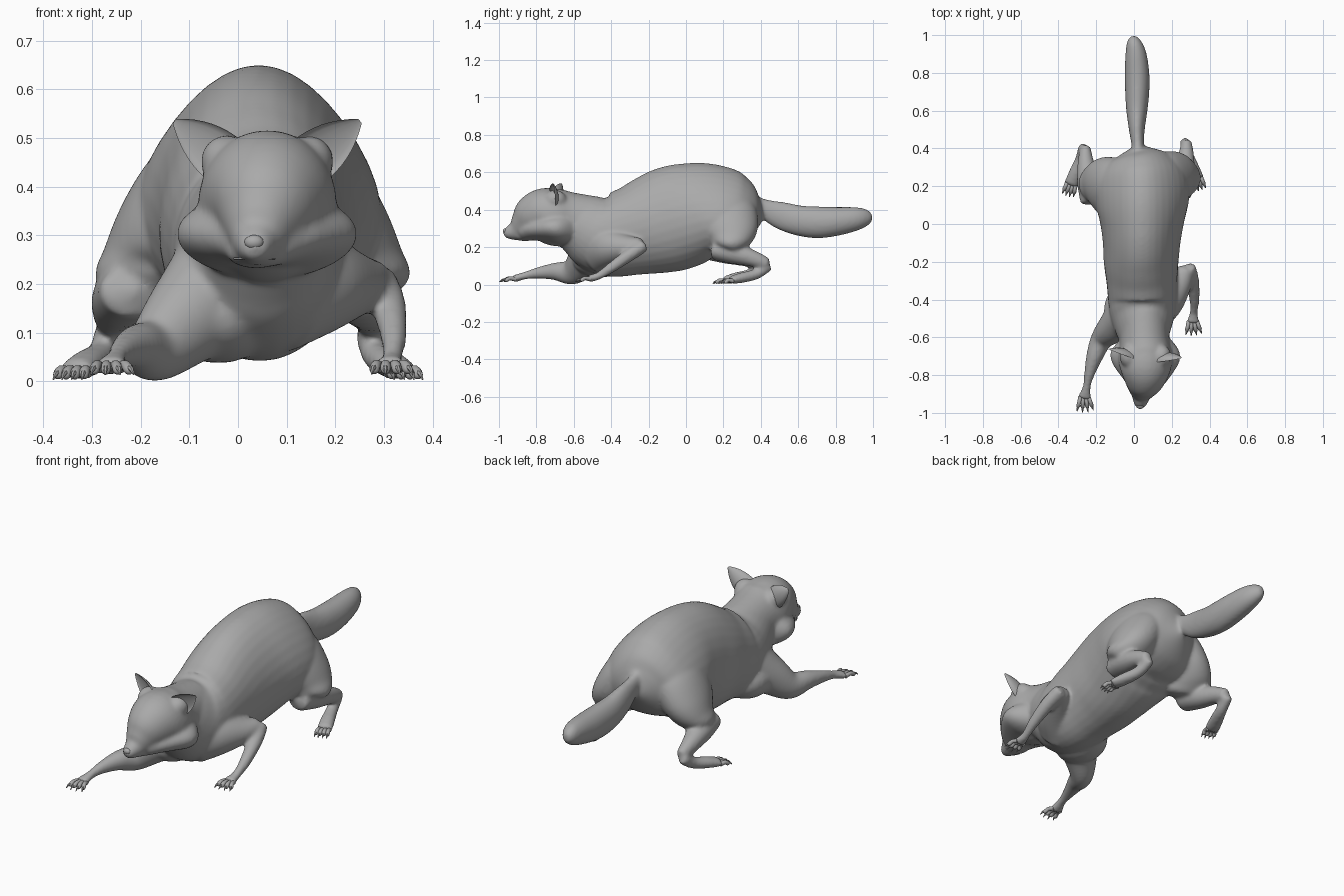
import bpy, bmesh, math
from mathutils import Vector, Matrix

cube = bpy.data.objects.get("Cube")
if cube:
    bpy.data.objects.remove(cube)

fur = bpy.data.materials.new("grey_fur")
fur.use_nodes = True
GREY = (0.4, 0.4, 0.4, 1)
fur.diffuse_color = GREY
fur.node_tree.nodes["Principled BSDF"].inputs["Base Color"].default_value = GREY


def spline(keys, steps):
    """Smooth interpolation through key tuples."""
    out = []
    for i in range(len(keys) - 1):
        a, b = keys[max(i - 1, 0)], keys[i]
        c, d = keys[i + 1], keys[min(i + 2, len(keys) - 1)]
        for s in range(steps):
            t = s / steps
            out.append([q + t / 2 * (r - p + t * (2 * p - 5 * q + 4 * r - u + t * (3 * (q - r) + u - p)))
                        for p, q, r, u in zip(a, b, c, d)])
    return out + [list(keys[-1])]


def loft(bm, keys, sides=32, steps=5, cap=0.5):
    """Tube through (x, y, z, half width, half height, optional pear shape) keys."""
    pts = spline(keys, steps)
    pos = [Vector(p[:3]) for p in pts]
    rings = []
    for i, p in enumerate(pts):
        along = (pos[min(i + 1, len(pos) - 1)] - pos[max(i - 1, 0)]).normalized()
        side = along.cross(Vector((0, 0, 1))).normalized()
        up = side.cross(along)
        pear = p[5] if len(p) > 5 else 0
        rings.append([bm.verts.new(pos[i] + side * p[3] * math.cos(a) * (1 - pear * math.sin(a))
                                   + up * p[4] * math.sin(a))
                      for a in (k * math.tau / sides for k in range(sides))])
        if i == 0:
            start = bm.verts.new(pos[0] - along * cap * min(p[3:5]))
    end = bm.verts.new(pos[-1] + along * cap * min(pts[-1][3:5]))
    for k in range(sides):
        n = (k + 1) % sides
        for r, q in zip(rings, rings[1:]):
            bm.faces.new((r[k], r[n], q[n], q[k]))
        bm.faces.new((start, rings[0][n], rings[0][k]))
        bm.faces.new((end, rings[-1][k], rings[-1][n]))


def ball(bm, centre, radii, segments=24):
    bmesh.ops.create_uvsphere(bm, u_segments=segments, v_segments=segments // 2, radius=1,
                              matrix=Matrix.Translation(centre) @ Matrix.Diagonal((*radii, 1)))


def finish(name, bm, fuse=0):
    bmesh.ops.recalc_face_normals(bm, faces=bm.faces)
    mesh = bpy.data.meshes.new(name)
    bm.to_mesh(mesh)
    bm.free()
    mesh.materials.append(fur)
    obj = bpy.data.objects.new(name, mesh)
    bpy.context.collection.objects.link(obj)
    bpy.ops.object.select_all(action='DESELECT')
    obj.select_set(True)
    bpy.context.view_layer.objects.active = obj
    if fuse:
        remesh = obj.modifiers.new("fuse", 'REMESH')
        remesh.mode, remesh.voxel_size = 'VOXEL', fuse
        smooth = obj.modifiers.new("soften", 'SMOOTH')
        smooth.factor, smooth.iterations = 0.5, 14
        for mod in ("fuse", "soften"):
            bpy.ops.object.modifier_apply(modifier=mod)
        bpy.ops.object.shade_smooth()
    else:
        bpy.ops.object.shade_smooth_by_angle(angle=math.radians(50))


body = bmesh.new()

# Torso, pear-shaped towards the hips
loft(body, [(.052, -.62, .345, .125, .14, 0), (.048, -.55, .31, .15, .175, 0), (.045, -.48, .277, .172, .205, 0),
            (.045, -.4, .263, .182, .222, 0), (.042, -.3, .283, .188, .237, 0), (.038, -.2, .312, .198, .262, .05),
            (.04, -.1, .343, .205, .28, .1), (.042, 0, .372, .22, .278, .18), (.042, .1, .395, .24, .258, .25),
            (.04, .2, .398, .245, .232, .28), (.035, .28, .385, .225, .2, .25), (.03, .34, .375, .175, .155, .2),
            (.025, .375, .37, .11, .1, .1)])
# Chest running into the right foreleg
ball(body, (-.04, -.46, .135), (.12, .15, .098))

# Neck, head and muzzle
loft(body, [(.05, -.48, .32, .13, .15), (.055, -.62, .345, .13, .148), (.06, -.7, .36, .142, .153),
            (.06, -.76, .376, .137, .14), (.055, -.82, .356, .112, .12), (.045, -.87, .317, .078, .084),
            (.038, -.91, .288, .052, .055), (.034, -.95, .278, .036, .035), (.033, -.968, .278, .026, .024)])
# Cheeks, tapering to the muzzle
loft(body, [(.06, -.6, .31, .125, .1), (.06, -.67, .302, .18, .092), (.058, -.73, .304, .18, .08),
            (.053, -.81, .296, .13, .062), (.042, -.88, .278, .07, .046)])

# Tail
loft(body, [(.02, .31, .45, .045, .06), (.02, .4, .412, .032, .05), (.015, .5, .372, .042, .073),
            (.015, .6, .343, .056, .081), (.017, .7, .332, .064, .085), (.016, .8, .337, .065, .078),
            (.01, .9, .35, .056, .065), (0, .96, .36, .04, .048), (-.004, .988, .367, .022, .028)])

# Left foreleg, folded back at the elbow
loft(body, [(.1, -.46, .2, .11, .14), (.17, -.4, .2, .1, .105), (.24, -.31, .2, .07, .065),
            (.28, -.24, .208, .042, .042)])
loft(body, [(.285, -.23, .208, .042, .036), (.308, -.3, .16, .037, .035), (.32, -.4, .09, .027, .028),
            (.316, -.47, .045, .021, .021), (.312, -.52, .032, .037, .02)])

# Right foreleg, stretched forward
loft(body, [(-.02, -.47, .2, .12, .14), (-.1, -.54, .132, .09, .1), (-.17, -.61, .068, .06, .07),
            (-.208, -.7, .07, .045, .047), (-.235, -.79, .062, .029, .031), (-.25, -.86, .048, .021, .021),
            (-.262, -.92, .03, .037, .02)])

# Hind legs
for s in (-1, 1):
    back = .015 * s
    # Thigh, leaning out from the hip
    loft(body, [(.03 + s * x, y + back, z, w, h) for x, y, z, w, h in (
        (.08, .21, .46, .12, .09), (.125, .21, .39, .155, .11), (.172, .205, .3, .165, .113),
        (.2, .195, .23, .145, .1), (.21, .18, .19, .11, .075))])
    # Shin
    loft(body, [(.01 + s * x, y + back, z, w, h) for x, y, z, w, h in (
        (.225, .14, .185, .07, .055), (.25, .24, .168, .062, .058), (.265, .34, .14, .044, .045),
        (.268, .42, .108, .028, .034))])
    # Foot
    loft(body, [(s * x, y + back, z, w, h) for x, y, z, w, h in (
        (.268, .425, .1, .027, .03), (.282, .36, .056, .029, .029), (.312, .28, .036, .036, .028),
        (.334, .225, .024, .038, .021))])

# Jaw, brow ridges and ear roots
ball(body, (.037, -.86, .262), (.06, .075, .03))
for s in (-1, 1):
    ball(body, (.048 + .06 * s, -.852, .388), (.03, .02, .012))
    ball(body, (.06 + .085 * s, -.7, .452), (.052, .062, .054))

finish("body", body, fuse=.008)


# Ears: short tapering cups turned outwards
def ear(name, base, tip, out):
    bm = bmesh.new()
    base, tip = Vector(base), Vector(tip)
    along = (tip - base).normalized()
    front = Vector((.5 * out, -1, 0))
    front = (front - along * front.dot(along)).normalized()
    across = along.cross(front)
    rings, sides = [], 16
    for i in range(9):
        t = i / 8
        width = .05 * (1 - t ** 2.2) + .006
        ring = []
        for k in range(sides):
            a = k * math.tau / sides
            depth = math.sin(a) * (.6 if math.sin(a) < 0 else -.25)
            ring.append(bm.verts.new(base.lerp(tip, t) + across * width * math.cos(a) + front * width * depth))
        rings.append(ring)
    for r, q in zip(rings, rings[1:]):
        for k in range(sides):
            n = (k + 1) % sides
            bm.faces.new((r[k], r[n], q[n], q[k]))
    bm.faces.new(rings[-1])
    bm.faces.new(rings[0])
    finish(name, bm)


ear("right_ear", (-.025, -.7, .452), (-.131, -.665, .535), -1)
ear("left_ear", (.145, -.715, .452), (.251, -.71, .535), 1)


# Paws: four fanned toes, each with a curved claw
def toes(name, x, y, z, turn, spread, length):
    bm = bmesh.new()
    for k in (-1.5, -.5, .5, 1.5):
        ang = turn + k * spread
        step = Vector((math.sin(ang), -math.cos(ang), 0)) * length
        root = Vector((x, y, z)) + Vector((math.cos(turn), math.sin(turn), 0)) * k * .016
        reach = 1 - .08 * abs(k)

        def at(f, rise, r):
            p = root + step * f * reach
            return (p.x, p.y, z + rise, r, r)
        loft(bm, [at(-.2, 0, .012), at(.3, .005, .0105), at(.6, -.004, .0105), at(.72, -.008, .007)], 10, 3)
        loft(bm, [at(.6, 0, .006), at(.85, -.003, .005), at(1.05, -.014, .0015)], 6, 3)
    finish(name, bm)


toes("left_front_toes", .312, -.525, .029, .08, .2, .066)
toes("right_front_toes", -.262, -.925, .028, .06, .2, .072)
toes("left_hind_toes", .334, .235, .018, .3, .08, .06)
toes("right_hind_toes", -.334, .205, .018, -.3, .08, .06)

# Nose
nose = bmesh.new()
ball(nose, (.033, -.965, .286), (.02, .014, .015), 16)
finish("nose", nose)

# Eyes
for name, s in (("right_eye", -1), ("left_eye", 1)):
    eye = bmesh.new()
    ball(eye, (.048 + .056 * s, -.862, .37), (.015, .012, .009), 16)
    finish(name, eye)

# Mouth line
mouth = bmesh.new()
loft(mouth, [(.034 + .04 * t, -.948 + .045 * t * t, .252, .004, .003)
             for t in (-1, -.5, 0, .5, 1)], 8, 4)
finish("mouth", mouth)
